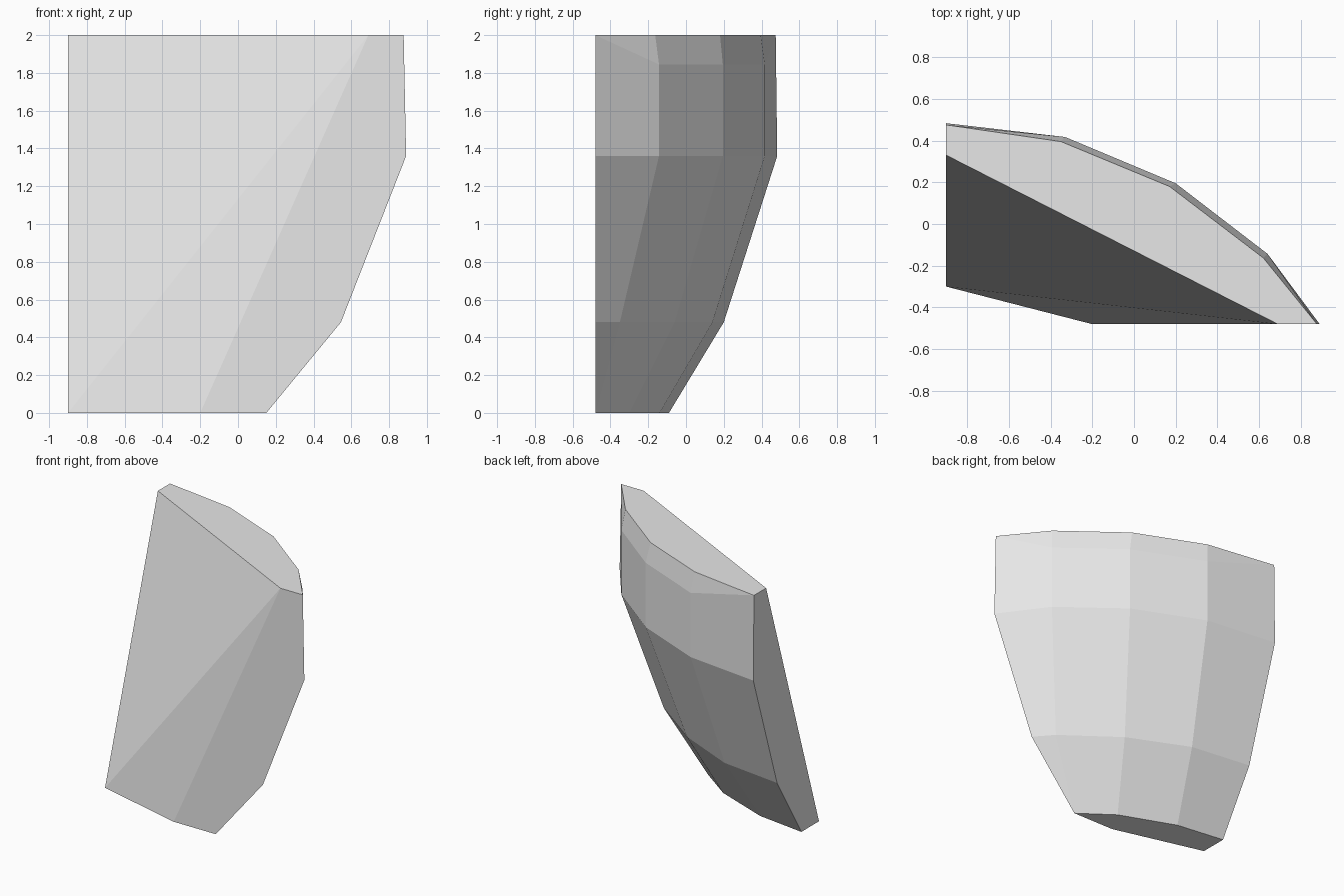
import bpy
import bmesh

cube = bpy.data.objects.get("Cube")
if cube:
    bpy.data.objects.remove(cube, do_unlink=True)

# Stone colour
stone = bpy.data.materials.new("light_grey_stone")
stone.use_nodes = True
grey = (0.8, 0.8, 0.8, 1.0)
stone.diffuse_color = grey
stone.node_tree.nodes["Principled BSDF"].inputs["Base Color"].default_value = grey

# Curved outer shell: horizontal arcs running from the side cut to the front cut
side, front = -0.9, -0.48
bottom_arc = [(side, -0.09), (-0.52, -0.14), (-0.1, -0.3), (0.15, front)]
lower_arc = [(side, 0.2), (-0.42, 0.14), (0.035, -0.06), (0.43, -0.35), (0.545, front)]
wide_arc = [(side, 0.483), (-0.33, 0.417), (0.2, 0.195), (0.64, -0.143), (0.89, front)]
rim_arc = [(side, 0.475), (-0.35, 0.395), (0.17, 0.18), (0.62, -0.163), (0.877, front)]

bm = bmesh.new()


def ring(points, z):
    return [bm.verts.new((x, y, z)) for x, y in points]


def strip(low, high):
    """Join two arcs, closing coincident ends with triangles."""
    for i in range(len(low) - 1):
        corners = [low[i], low[i + 1], high[i + 1], high[i]]
        bm.faces.new(list(dict.fromkeys(corners)))


bottom = ring(bottom_arc, 0)
lower = ring(lower_arc, 0.48)
wide = ring(wide_arc, 1.36)
rim = ring(rim_arc, 2)
shoulder = [rim[0]] + ring(wide_arc[1:-1], 1.845) + [rim[-1]]

strip(bottom + [bottom[-1]], lower)
strip(lower, wide)
strip(wide, shoulder)
strip(shoulder, rim)

# Slanted inner break, made of two large facets
top_side, top_front = ring([(side, 0.33), (0.69, front)], 2)
low_side, low_front = ring([(side, -0.3), (-0.2, front)], 0)
bm.faces.new([top_side, low_side, top_front])
bm.faces.new([low_side, low_front, top_front])

# Flat caps: top, underside, side cut and front cut
bm.faces.new(rim + [top_front, top_side])
bm.faces.new(bottom + [low_front, low_side])
for end, high, low in ((0, top_side, low_side), (-1, top_front, low_front)):
    bm.faces.new([r[end] for r in (bottom, lower, wide, rim)] + [high, low])

bmesh.ops.recalc_face_normals(bm, faces=bm.faces)
mesh = bpy.data.meshes.new("rock_shard")
bm.to_mesh(mesh)
bm.free()
mesh.materials.append(stone)
shard = bpy.data.objects.new("rock_shard", mesh)
bpy.context.collection.objects.link(shard)
